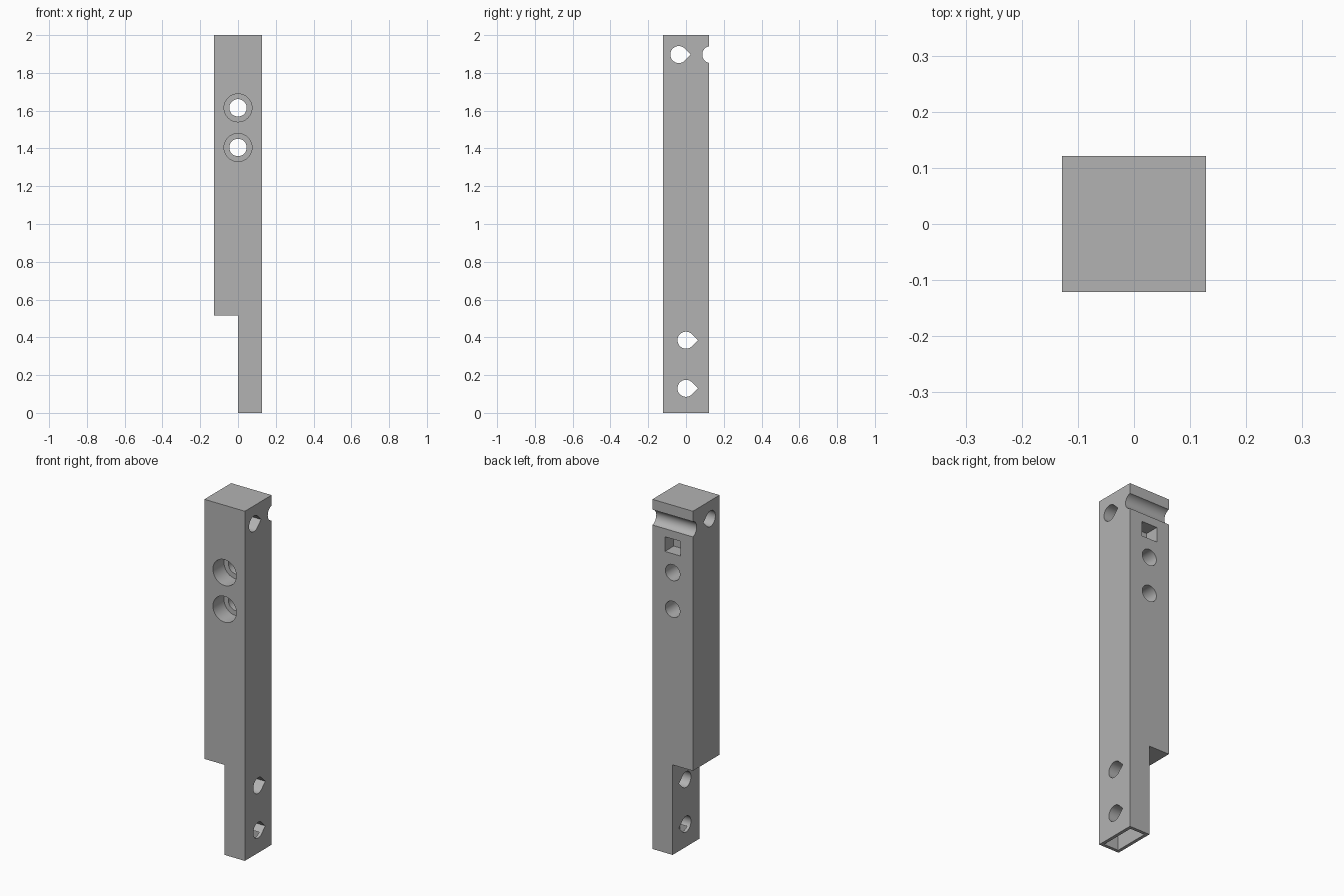
import bpy
import math
from mathutils import Matrix

if "Cube" in bpy.data.objects:
    bpy.data.objects.remove(bpy.data.objects["Cube"], do_unlink=True)

HX, HY = 0.128, 0.121      # half width and half depth of the bar
STEP = 0.515               # height of the step above the tongue

grey = bpy.data.materials.new("plain grey")
grey.use_nodes = True
grey.diffuse_color = (0.45, 0.45, 0.45, 1)
grey.node_tree.nodes["Principled BSDF"].inputs["Base Color"].default_value = grey.diffuse_color


def prism(name, outline, start, end, axes):
    """Extrude a 2D outline; axes = indices of (u, v, extrusion)."""
    def place(u, v, w):
        p = [0, 0, 0]
        for axis, value in zip(axes, (u, v, w)):
            p[axis] = value
        return p
    n = len(outline)
    verts = [place(u, v, w) for w in (start, end) for u, v in outline]
    faces = [list(range(n))[::-1], list(range(n, 2 * n))]
    faces += [[i, (i + 1) % n, n + (i + 1) % n, n + i] for i in range(n)]
    mesh = bpy.data.meshes.new(name)
    mesh.from_pydata(verts, [], faces)
    if Matrix([[1 if a == k else 0 for k in range(3)] for a in axes]).determinant() < 0:
        mesh.flip_normals()
    mesh.materials.append(grey)
    obj = bpy.data.objects.new(name, mesh)
    bpy.context.collection.objects.link(obj)
    return obj


def rect(u0, u1, v0, v1):
    return [(u0, v0), (u1, v0), (u1, v1), (u0, v1)]


def circle(u, v, r, begin=0, sweep=360, steps=48):
    count = steps if sweep == 360 else steps + 1
    return [(u + r * math.cos(math.radians(begin + sweep * i / steps)),
             v + r * math.sin(math.radians(begin + sweep * i / steps))) for i in range(count)]


def teardrop(u, v, r):
    return circle(u, v, r, 45, 270) + [(u + r * math.sqrt(2), v)]


# Stepped bar
bar = prism("stepped_bar", [(0, 0), (HX, 0), (HX, 2), (-HX, 2), (-HX, STEP), (0, STEP)],
            -HY, HY, (0, 2, 1))

cutters = []

# Teardrop cross holes and the round groove across the back
for y, z in ((0, 0.13), (0, 0.385), (-0.038, 1.897)):
    cutters.append(prism("cross_hole", teardrop(y, z, 0.045), -0.3, 0.3, (1, 2, 0)))
cutters.append(prism("back_groove", circle(0.131, 1.897, 0.045), -0.3, 0.3, (1, 2, 0)))

# Counterbored screw holes, front to back
for z in (1.405, 1.615):
    cutters.append(prism("screw_hole", circle(0, z, 0.046), -0.3, 0.3, (0, 2, 1)))
    cutters.append(prism("counterbore", circle(0, z, 0.074), -0.3, -HY + 0.1, (0, 2, 1)))

# Square pocket in the back and shallow recess in the foot
cutters.append(prism("back_pocket", rect(-0.049, 0.049, 1.723, 1.807), HY - 0.08, 0.3, (0, 2, 1)))
cutters.append(prism("foot_recess", rect(0.018, HX - 0.018, -HY + 0.018, HY - 0.018),
                     -0.1, 0.1, (0, 1, 2)))

bpy.ops.object.select_all(action="DESELECT")
bar.select_set(True)
bpy.context.view_layer.objects.active = bar
for cutter in cutters:
    mod = bar.modifiers.new(cutter.name, "BOOLEAN")
    mod.operation = "DIFFERENCE"
    mod.solver = "EXACT"
    mod.object = cutter
    bpy.ops.object.modifier_apply(modifier=mod.name)
    bpy.data.objects.remove(cutter, do_unlink=True)

bpy.ops.object.shade_smooth_by_angle(angle=math.radians(30))
